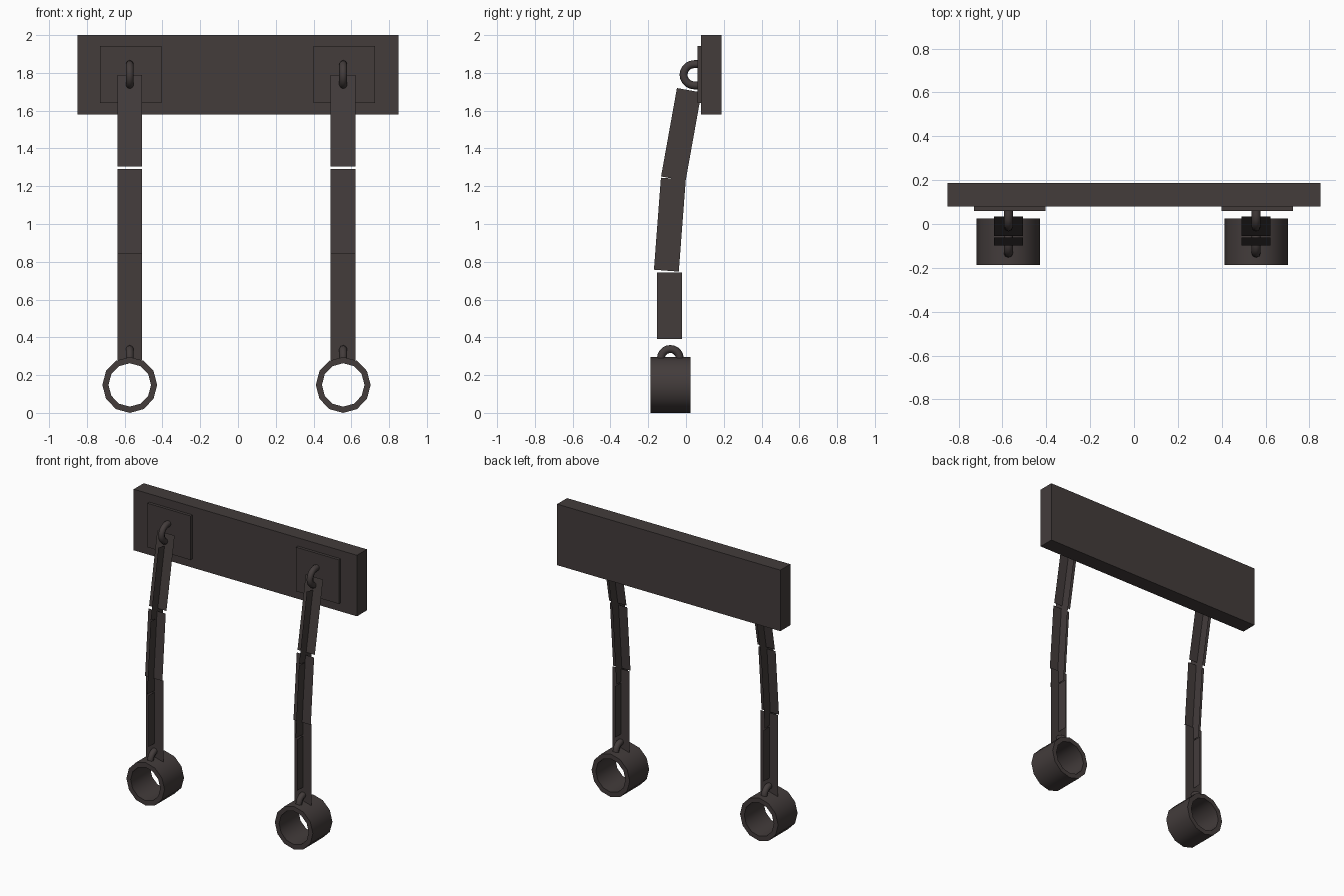
import bpy, bmesh, math
from mathutils import Vector

if "Cube" in bpy.data.objects:
    bpy.data.objects.remove(bpy.data.objects["Cube"])

iron = bpy.data.materials.new("dark_iron")
iron.diffuse_color = (0.056, 0.045, 0.044, 1)
iron.use_nodes = True
iron.node_tree.nodes["Principled BSDF"].inputs["Base Color"].default_value = iron.diffuse_color


def finish(name, bm, smooth=False):
    bmesh.ops.recalc_face_normals(bm, faces=bm.faces)
    me = bpy.data.meshes.new(name)
    bm.to_mesh(me)
    bm.free()
    me.materials.append(iron)
    ob = bpy.data.objects.new(name, me)
    bpy.context.collection.objects.link(ob)
    if smooth:
        bpy.ops.object.select_all(action='DESELECT')
        ob.select_set(True)
        bpy.context.view_layer.objects.active = ob
        bpy.ops.object.shade_smooth_by_angle(angle=math.radians(50))
    return ob


def box(name, lo, hi):
    bm = bmesh.new()
    bmesh.ops.create_cube(bm, size=1)
    for v in bm.verts:
        v.co = Vector([(lo[i] + hi[i]) / 2 + v.co[i] * (hi[i] - lo[i]) for i in range(3)])
    finish(name, bm)


def bridge(bm, a, b):
    n = len(a)
    for i in range(n):
        bm.faces.new((a[i], a[(i + 1) % n], b[(i + 1) % n], b[i]))


def staple(name, x, cy, cz, R, r, turn, leg, sides=8, steps=10):
    """U-shaped loop in the yz plane, opening towards angle turn + 180."""
    bm = bmesh.new()
    d = Vector((0, math.cos(turn), math.sin(turn)))
    s = Vector((0, -d.z, d.y))
    path = [(-s * R - d * leg, -s)]
    for i in range(steps + 1):
        a = -math.pi / 2 + math.pi * i / steps
        n = d * math.cos(a) + s * math.sin(a)
        path.append((n * R, n))
    path.append((s * R - d * leg, s))
    rings = []
    for p, n in path:
        c = Vector((x, cy, cz)) + p
        rings.append([bm.verts.new(c + r * (n * math.cos(t) + Vector((1, 0, 0)) * math.sin(t)))
                      for t in [2 * math.pi * k / sides for k in range(sides)]])
    for a, b in zip(rings, rings[1:]):
        bridge(bm, a, b)
    bm.faces.new(rings[0])
    bm.faces.new(rings[-1])
    finish(name, bm, True)


def cuff(name, x, cz, y0, y1, ro, ri, sides=12):
    bm = bmesh.new()
    loops = []
    for r, y in ((ro, y0), (ro, y1), (ri, y1), (ri, y0)):
        loops.append([bm.verts.new((x + r * 0.98 * math.cos(t), y, cz + r * math.sin(t)))
                      for t in [2 * math.pi * k / sides for k in range(sides)]])
    for i in range(4):
        bridge(bm, loops[i], loops[(i + 1) % 4])
    finish(name, bm, True)


def strip(bm, x, top, bottom, w, facing):
    """Flat chain strip between two (y, z) points, facing front or side."""
    t, b = Vector((x, *top)), Vector((x, *bottom))
    d = (t - b).normalized()
    side = Vector((1, 0, 0)) if facing == "front" else Vector((0, d.z, -d.y))
    side *= w / 2
    bm.faces.new([bm.verts.new(p) for p in (t - side, b - side, b + side, t + side)])


# wall board
box("wall_board", (-0.85, 0.08, 1.58), (0.85, 0.188, 2.0))

front_strips = (((0.035, 1.79), (-0.054, 1.305)),
                ((-0.062, 1.29), (-0.098, 0.84)),
                ((-0.088, 0.84), (-0.088, 0.28)))
side_strips = (((0.017, 1.708), (-0.067, 1.24)),
               ((-0.067, 1.24), (-0.104, 0.753)),
               ((-0.088, 0.743), (-0.088, 0.39)))

for label, x in (("left", -0.573), ("right", 0.557)):
    # mounting plate and its loop
    box(label + "_wall_plate", (x - 0.157, 0.06, 1.64), (x + 0.169, 0.082, 1.943))
    staple(label + "_wall_loop", x, 0.043, 1.79, 0.056, 0.021, math.pi, 0.025)
    # chain made of crossed flat strips
    bm = bmesh.new()
    for t, b in front_strips:
        strip(bm, x, t, b, 0.132, "front")
    for t, b in side_strips:
        strip(bm, x, t, b, 0.132, "side")
    finish(label + "_chain", bm)
    # wrist cuff and its loop
    staple(label + "_cuff_loop", x, -0.083, 0.288, 0.05, 0.021, math.pi / 2, 0.01)
    cuff(label + "_cuff", x, 0.148, -0.188, 0.024, 0.148, 0.115)
